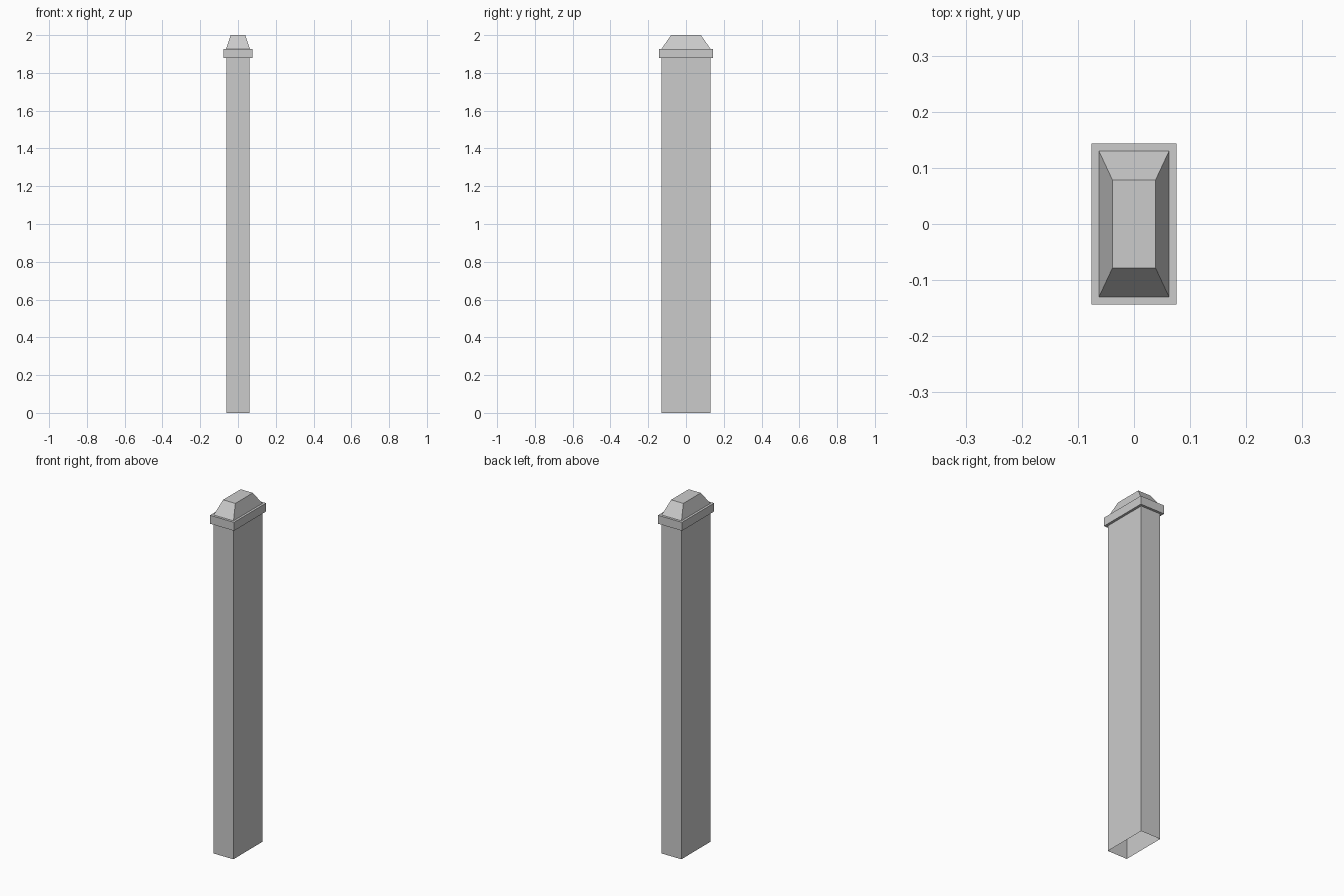
import bpy
import bmesh

if "Cube" in bpy.data.objects:
    bpy.data.objects.remove(bpy.data.objects["Cube"])

# Stacked rectangular sections of the post: half width, half depth, height
SECTIONS = [
    (0.062, 0.130, 0.0),     # open foot
    (0.062, 0.130, 1.879),   # top of shaft
    (0.0758, 0.1438, 1.879), # collar underside
    (0.0758, 0.1438, 1.927), # collar top
    (0.0625, 0.130, 1.927),  # base of tapered cap
    (0.0385, 0.0787, 2.0),   # flat top
]


def loft(name, sections):
    bm = bmesh.new()
    rings = [[bm.verts.new((sx * x, sy * y, z))
              for sx, sy in ((-1, -1), (1, -1), (1, 1), (-1, 1))]
             for x, y, z in sections]
    for low, high in zip(rings, rings[1:]):
        for i in range(4):
            j = (i + 1) % 4
            bm.faces.new((low[i], low[j], high[j], high[i]))
    bm.faces.new(rings[-1])
    mesh = bpy.data.meshes.new(name)
    bm.to_mesh(mesh)
    bm.free()
    obj = bpy.data.objects.new(name, mesh)
    bpy.context.collection.objects.link(obj)
    return obj


# Hollow post with collar and cap, open at the bottom
loft("capped_post", SECTIONS)
